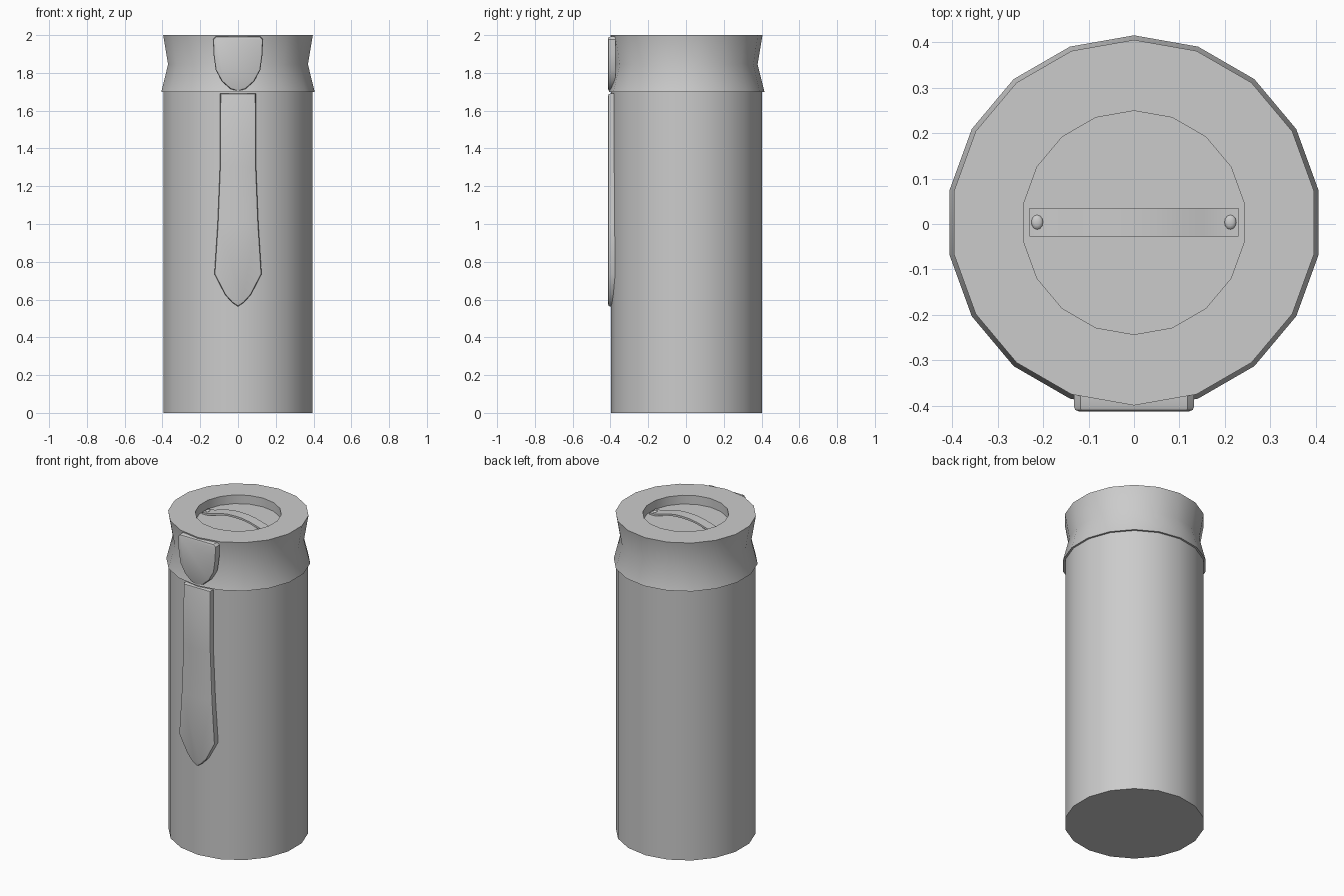
import bpy, bmesh, math

if "Cube" in bpy.data.objects:
    bpy.data.objects.remove(bpy.data.objects["Cube"])

SIDES, CY = 18, 0.003


def finish(name, bm, angle=30):
    bmesh.ops.recalc_face_normals(bm, faces=bm.faces)
    me = bpy.data.meshes.new(name)
    bm.to_mesh(me)
    bm.free()
    ob = bpy.data.objects.new(name, me)
    bpy.context.collection.objects.link(ob)
    bpy.ops.object.select_all(action='DESELECT')
    bpy.context.view_layer.objects.active = ob
    ob.select_set(True)
    bpy.ops.object.shade_smooth_by_angle(angle=math.radians(angle))
    return ob


def lathe(name, profile):
    """Stack of 18-sided rings, capped at both ends."""
    bm = bmesh.new()
    rings = []
    for r, z in profile:
        rings.append([bm.verts.new((r * math.sin(2 * math.pi * i / SIDES),
                                    CY + r * math.cos(2 * math.pi * i / SIDES), z))
                      for i in range(SIDES)])
    for a, b in zip(rings, rings[1:]):
        for i in range(SIDES):
            j = (i + 1) % SIDES
            bm.faces.new((a[i], a[j], b[j], b[i]))
    bm.faces.new(rings[0])
    bm.faces.new(rings[-1])
    return finish(name, bm)


def plate(name, half, y_front, y_back, bevel):
    """Mirrored x-z outline extruded along y, with a rounded front rim."""
    outline = half + [(-x, z) for x, z in reversed(half) if x > 0]
    bm = bmesh.new()
    front = [bm.verts.new((x, y_front, z)) for x, z in outline]
    back = [bm.verts.new((x, y_back, z)) for x, z in outline]
    face = bm.faces.new(front)
    bm.faces.new(back)
    n = len(outline)
    for i in range(n):
        j = (i + 1) % n
        bm.faces.new((front[i], front[j], back[j], back[i]))
    bmesh.ops.recalc_face_normals(bm, faces=bm.faces)
    bmesh.ops.bevel(bm, geom=list(face.edges), offset=bevel, segments=2,
                    profile=0.5, affect='EDGES')
    return finish(name, bm, 35)


# Cylindrical flask body
lathe("body", [(0.4, 0), (0.4, 1.72)])

# Waisted lid collar with a round recess in its top
lathe("lid", [(0.39, 1.7), (0.412, 1.7), (0.376, 1.845), (0.402, 2.0),
              (0.246, 2.0), (0.246, 1.945)])

# Shield-shaped button on the lid
plate("lid_button", [(0.118, 1.992), (0.132, 1.978), (0.13, 1.9), (0.118, 1.815),
                     (0.085, 1.755), (0.04, 1.715), (0, 1.703)],
      -0.412, -0.372, 0.01)

# Long tapered strap on the body
plate("front_strap", [(0.094, 1.69), (0.096, 1.3), (0.108, 1.0), (0.125, 0.735),
                      (0.068, 0.625), (0.03, 0.583), (0, 0.563)],
      -0.412, -0.372, 0.01)

# Arched carry handle inside the recess
half = [(0.23, 1.956), (0.19, 1.957), (0.15, 1.969), (0.1, 1.983), (0.05, 1.991), (0, 1.993)]
arch = half + [(-x, z) for x, z in reversed(half) if x > 0]
loop = arch + [(x, z - 0.012) for x, z in reversed(arch)]
bm = bmesh.new()
near = [bm.verts.new((x, -0.028, z)) for x, z in loop]
far = [bm.verts.new((x, 0.035, z)) for x, z in loop]
bm.faces.new(near)
bm.faces.new(far)
for i in range(len(loop)):
    j = (i + 1) % len(loop)
    bm.faces.new((near[i], near[j], far[j], far[i]))
finish("handle", bm)

# Rivets at the handle ends
for side, x in (("left", -0.213), ("right", 0.212)):
    bm = bmesh.new()
    bmesh.ops.create_uvsphere(bm, u_segments=12, v_segments=6, radius=1)
    bmesh.ops.scale(bm, vec=(0.013, 0.016, 0.006), verts=bm.verts)
    bmesh.ops.translate(bm, vec=(x, 0.004, 1.957), verts=bm.verts)
    finish("rivet_" + side, bm, 60)
